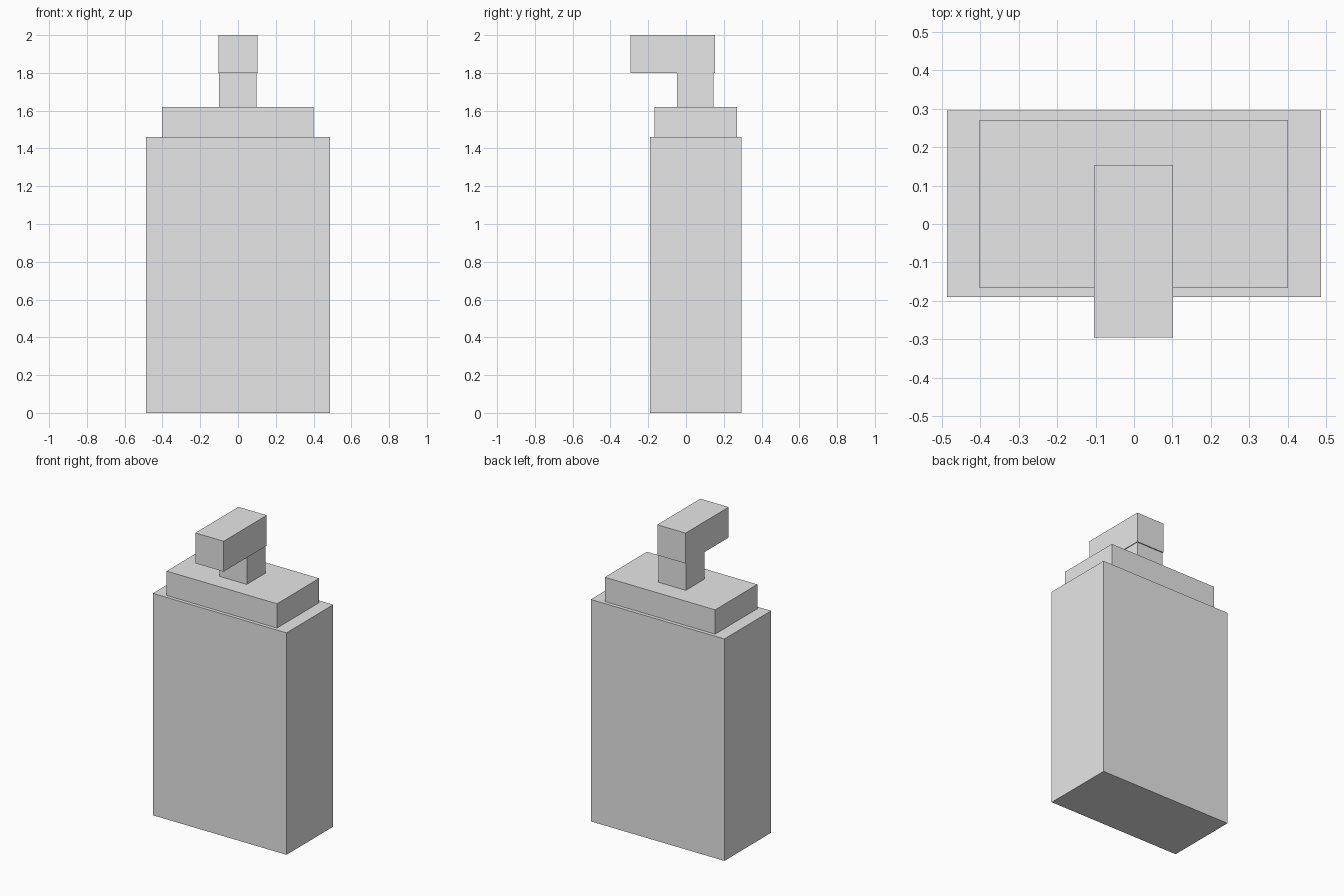
import bpy

# Remove the default cube
cube = bpy.data.objects.get("Cube")
if cube:
    bpy.data.objects.remove(cube, do_unlink=True)

# Single plain grey
grey = bpy.data.materials.new("plain_grey")
grey.use_nodes = True
colour = (0.8, 0.8, 0.8, 1.0)
grey.diffuse_color = colour
grey.node_tree.nodes["Principled BSDF"].inputs["Base Color"].default_value = colour


def box(name, x, y, z):
    """Add a box spanning the given (low, high) ranges."""
    spans = (x, y, z)
    bpy.ops.mesh.primitive_cube_add(size=1, location=[(a + b) / 2 for a, b in spans])
    obj = bpy.context.object
    obj.name = name
    obj.scale = [b - a for a, b in spans]
    bpy.ops.object.transform_apply(location=False, rotation=False, scale=True)
    obj.data.materials.append(grey)
    return obj


# Bottle body and stepped shoulder
box("bottle_body", (-0.486, 0.486), (-0.19, 0.295), (0, 1.46))
box("bottle_shoulder", (-0.402, 0.401), (-0.167, 0.271), (1.46, 1.62))

# Pump neck and the head with its forward spout
box("pump_neck", (-0.101, 0.097), (-0.047, 0.146), (1.62, 1.8))
box("pump_head", (-0.104, 0.102), (-0.295, 0.153), (1.8, 2.0))
